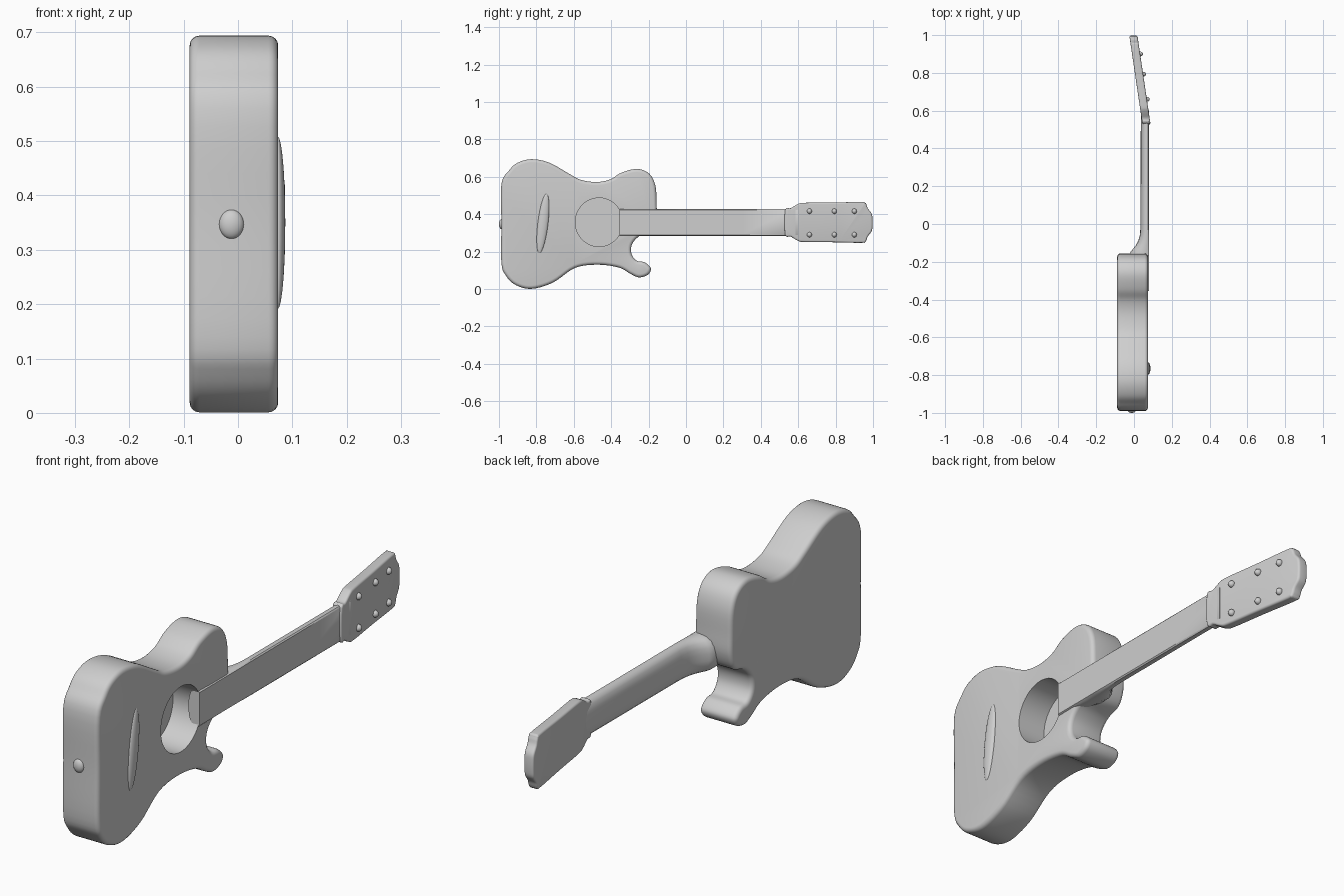
import bpy, bmesh, math
from mathutils import Vector

if "Cube" in bpy.data.objects:
    bpy.data.objects.remove(bpy.data.objects["Cube"])

grey = bpy.data.materials.new("light grey")
grey.use_nodes = True
grey.diffuse_color = (0.62, 0.62, 0.62, 1)
grey.node_tree.nodes["Principled BSDF"].inputs["Base Color"].default_value = (0.62, 0.62, 0.62, 1)

MID = 0.356          # height of the neck's centre line


def smooth_loop(pts, steps=5):
    """Closed Catmull-Rom curve through the points."""
    out, n = [], len(pts)
    for i in range(n):
        a, b, c, d = (Vector(pts[(i + k) % n]) for k in (-1, 0, 1, 2))
        for s in range(steps):
            t = s / steps
            out.append(0.5 * (2 * b + (c - a) * t + (2 * a - 5 * b + 4 * c - d) * t * t
                              + (3 * b - a - 3 * c + d) * t ** 3))
    return out


def make_object(name, bm):
    bmesh.ops.recalc_face_normals(bm, faces=bm.faces)
    mesh = bpy.data.meshes.new(name)
    bm.to_mesh(mesh)
    bm.free()
    mesh.materials.append(grey)
    ob = bpy.data.objects.new(name, mesh)
    bpy.context.collection.objects.link(ob)
    return ob


def loft(name, rings):
    """Skin a list of equal-length rings and close both ends."""
    bm = bmesh.new()
    rows = [[bm.verts.new(p) for p in ring] for ring in rings]
    n = len(rows[0])
    for r0, r1 in zip(rows, rows[1:]):
        for i in range(n):
            j = (i + 1) % n
            bm.faces.new((r0[i], r0[j], r1[j], r1[i]))
    bm.faces.new(rows[0])
    bm.faces.new(rows[-1])
    return make_object(name, bm)


def activate(ob):
    bpy.ops.object.select_all(action='DESELECT')
    ob.select_set(True)
    bpy.context.view_layer.objects.active = ob


def finish(ob, bevel=0.0, cutter=None, angle=35):
    """Round the edges, cut, then shade smooth."""
    activate(ob)
    if bevel:
        m = ob.modifiers.new("round", 'BEVEL')
        m.width, m.segments, m.use_clamp_overlap = bevel, 4, False
        m.limit_method, m.angle_limit = 'ANGLE', math.radians(50)
        bpy.ops.object.modifier_apply(modifier="round")
    if cutter:
        m = ob.modifiers.new("cut", 'BOOLEAN')
        m.operation, m.object, m.solver = 'DIFFERENCE', cutter, 'EXACT'
        bpy.ops.object.modifier_apply(modifier="cut")
        bpy.data.objects.remove(cutter)
    activate(ob)
    bpy.ops.object.shade_smooth_by_angle(angle=math.radians(angle))


def bump(name, loc, size, tilt=0.0):
    """Ellipsoid detail half sunk into a surface."""
    bm = bmesh.new()
    bmesh.ops.create_uvsphere(bm, u_segments=24, v_segments=14, radius=1)
    ob = make_object(name, bm)
    ob.location, ob.scale, ob.rotation_euler = loc, size, (tilt, 0, 0)
    finish(ob, angle=60)


# Body: cutaway outline (y, z) given thickness along x
body_pts = [(-0.987, 0.14), (-0.987, 0.35), (-0.987, 0.56), (-0.945, 0.635), (-0.90, 0.675),
            (-0.825, 0.694), (-0.73, 0.675), (-0.62, 0.613), (-0.56, 0.583), (-0.477, 0.572),
            (-0.405, 0.586), (-0.345, 0.622), (-0.26, 0.642), (-0.195, 0.615), (-0.163, 0.55),
            (-0.157, 0.45), (-0.158, 0.37), (-0.185, 0.31), (-0.25, 0.282), (-0.288, 0.24),
            (-0.292, 0.19), (-0.265, 0.152), (-0.22, 0.142), (-0.188, 0.11), (-0.203, 0.077),
            (-0.25, 0.062), (-0.295, 0.08), (-0.36, 0.115), (-0.477, 0.13), (-0.595, 0.112),
            (-0.71, 0.035), (-0.825, 0.001), (-0.91, 0.021), (-0.962, 0.07)]
outline = smooth_loop(body_pts)
body = loft("body", [[(x, p.x, p.y) for p in outline] for x in (-0.089, 0.074)])

# Round sound hole sunk into the body
hole = []
for i in range(48):
    a = math.tau * i / 48
    hole.append((-0.465 + 0.127 * math.cos(a), 0.357 + 0.13 * math.sin(a)))
cutter = loft("sound_hole_cutter", [[(x, y, z) for y, z in hole] for x in (-0.05, 0.2)])
cutter.hide_render = True
finish(body, bevel=0.018, cutter=cutter)

# Neck with rounded back and a heel that swells into the body
stations = [(-0.355, 0.03), (-0.20, -0.02), (-0.15, -0.02), (-0.135, -0.008), (-0.115, 0.008),
            (-0.09, 0.022), (-0.06, 0.031), (-0.02, 0.034), (0.3, 0.035), (0.56, 0.036), (0.60, 0.04)]
# (depth 0 front to 1 back, half-width)
section = [(0.0, 0.066), (0.1, 0.071), (0.3, 0.072), (0.6, 0.068), (0.82, 0.056), (0.95, 0.036), (1.0, 0.014)]
section += [(d, -w) for d, w in reversed(section)]
neck = loft("neck", [[(0.079 + d * (back - 0.079), y, MID + w) for d, w in section]
                     for y, back in stations])
finish(neck, angle=40)

# Headstock: flared plate tilted backwards
SLOPE = 0.148


def head_x(y):
    return 0.077 - SLOPE * (y - 0.6)


half = [(0.53, 0.066), (0.56, 0.076), (0.60, 0.099), (0.635, 0.105), (0.78, 0.106), (0.94, 0.109),
        (0.962, 0.10), (0.972, 0.075), (0.992, 0.048), (0.997, 0.02)]
head_pts = [(y, MID + w) for y, w in half] + [(y, MID - w) for y, w in reversed(half)]
outline = smooth_loop(head_pts, 4)
headstock = loft("headstock", [[(head_x(p.x) - t, p.x, p.y) for p in outline] for t in (0.0, 0.043)])
finish(headstock, bevel=0.009)

# Tuning pegs, two rows of three
for i, y in enumerate((0.66, 0.793, 0.90)):
    for side, dz in (("upper", 0.06), ("lower", -0.066)):
        bump(f"{side}_peg_{i + 1}", (head_x(y), y, MID + dz), (0.015, 0.013, 0.014))

# Bridge ridge and strap button
bump("bridge", (0.073, -0.765, 0.35), (0.014, 0.028, 0.16), tilt=-0.12)
bump("strap_button", (-0.012, -0.985, 0.347), (0.023, 0.015, 0.027))
